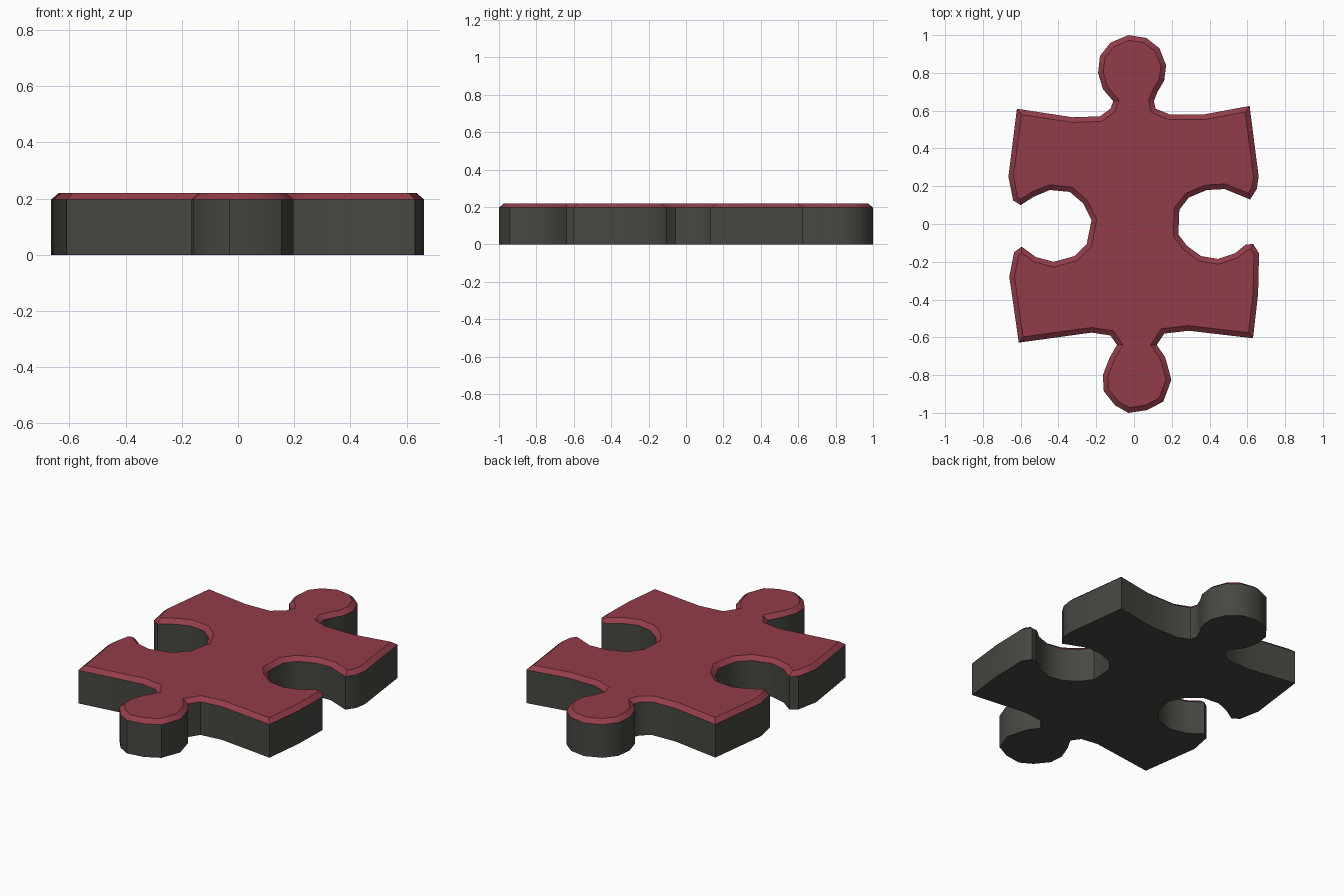
import bpy, bmesh, math
from mathutils import Vector
from mathutils.geometry import tessellate_polygon

if "Cube" in bpy.data.objects:
    bpy.data.objects.remove(bpy.data.objects["Cube"])

WALL_TOP, TOP, INSET = 0.197, 0.22, 0.027


def material(name, rgb):
    m = bpy.data.materials.new(name)
    m.diffuse_color = (*rgb, 1.0)
    m.use_nodes = True
    m.node_tree.nodes["Principled BSDF"].inputs["Base Color"].default_value = m.diffuse_color
    return m


# Outline of the piece, clockwise, one short profile per side
top_side = [(-.62, .61), (-.325, .565), (-.18, .57), (-.125, .61), (-.11, .65),
            (-.165, .715), (-.19, .80), (-.18, .89), (-.125, .96), (-.03, 1.0),
            (.065, .985), (.135, .93), (.17, .84), (.16, .76), (.125, .70),
            (.105, .65), (.115, .61), (.19, .58), (.37, .58), (.612, .625)]
right_side = [(.66, .25), (.65, .185), (.615, .13), (.48, .185), (.385, .18),
              (.29, .14), (.24, .075), (.235, -.055), (.28, -.115), (.355, -.17),
              (.445, -.185), (.535, -.155), (.59, -.11), (.63, -.105),
              (.662, -.155), (.657, -.37), (.63, -.605)]
bottom_side = [(.29, -.565), (.16, -.58), (.12, -.64), (.165, -.705), (.198, -.825),
               (.155, -.94), (.07, -.985), (-.03, -1.0), (-.1, -.96),
               (-.16, -.885), (-.165, -.80), (-.13, -.71), (-.09, -.64),
               (-.125, -.59), (-.225, -.575), (-.61, -.628)]
left_side = [(-.66, -.28), (-.635, -.15), (-.595, -.12), (-.52, -.175),
             (-.425, -.2), (-.315, -.17), (-.25, -.105), (-.225, .02),
             (-.27, .11), (-.34, .17), (-.445, .18), (-.53, .145),
             (-.6, .1), (-.64, .125), (-.665, .25)]
outline = [Vector(p) for p in top_side + right_side + bottom_side + left_side]
outline.reverse()  # counter-clockwise
n = len(outline)


def inset_point(i):
    """Mitred inward offset of outline point i."""
    a, p, b = outline[i - 1], outline[i], outline[(i + 1) % n]
    d1, d2 = (p - a).normalized(), (b - p).normalized()
    n1, n2 = Vector((-d1.y, d1.x)), Vector((-d2.y, d2.x))
    return p + (n1 + n2) * INSET / (1 + n1.dot(n2))


bm = bmesh.new()
inner = [inset_point(i) for i in range(n)]
rings = [[bm.verts.new((p.x, p.y, z)) for p in pts]
         for pts, z in ((outline, 0), (outline, WALL_TOP), (inner, TOP))]

# Walls and bevel
for level in range(2):
    lo, hi = rings[level], rings[level + 1]
    for i in range(n):
        j = (i + 1) % n
        f = bm.faces.new((lo[i], lo[j], hi[j], hi[i]))
        f.material_index = level

# Underside and painted top
for ring, up, mat in ((rings[0], -1, 0), (rings[2], 1, 1)):
    for tri in tessellate_polygon([[v.co.copy() for v in ring]]):
        f = bm.faces.new([ring[k] for k in tri])
        f.material_index = mat
        f.normal_update()
        if f.normal.z * up < 0:
            f.normal_flip()

me = bpy.data.meshes.new("puzzle_piece")
bm.to_mesh(me)
bm.free()
me.materials.append(material("dark grey card", (0.062, 0.064, 0.054)))
me.materials.append(material("dull red", (0.29, 0.046, 0.068)))
ob = bpy.data.objects.new("puzzle_piece", me)
bpy.context.collection.objects.link(ob)
bpy.context.view_layer.objects.active = ob
ob.select_set(True)
bpy.ops.object.shade_smooth_by_angle(angle=math.radians(38))
